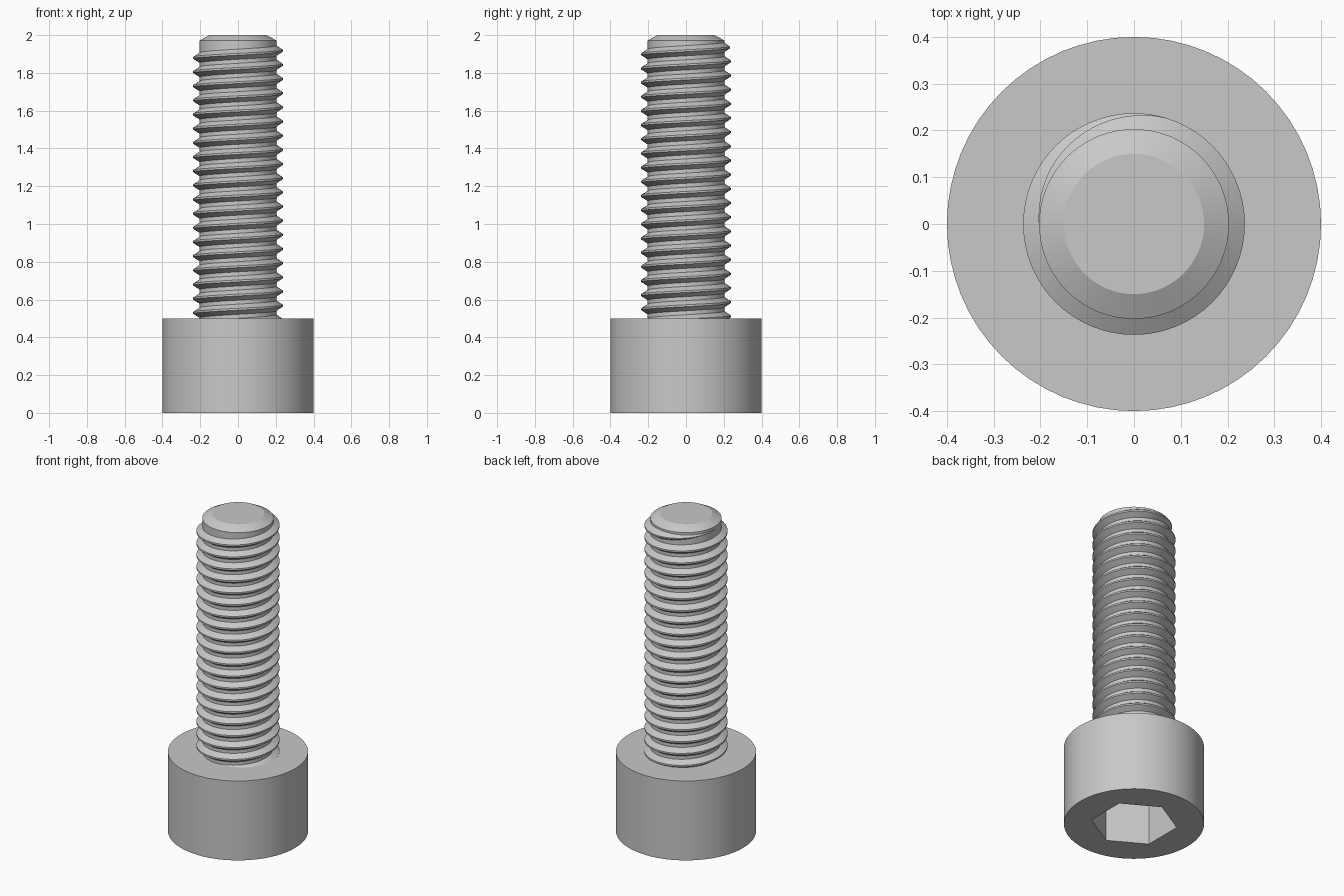
import bpy, bmesh, math

cube = bpy.data.objects.get("Cube")
if cube:
    bpy.data.objects.remove(cube, do_unlink=True)

steel = bpy.data.materials.new("grey_steel")
steel.use_nodes = True
colour = (0.58, 0.58, 0.58, 1)
steel.diffuse_color = colour
steel.node_tree.nodes["Principled BSDF"].inputs["Base Color"].default_value = colour

SEG = 64
CORE_R, CREST_R, PITCH = 0.203, 0.237, 0.075


def make_object(name, bm):
    bmesh.ops.recalc_face_normals(bm, faces=bm.faces)
    mesh = bpy.data.meshes.new(name)
    bm.to_mesh(mesh)
    bm.free()
    mesh.materials.append(steel)
    obj = bpy.data.objects.new(name, mesh)
    bpy.context.collection.objects.link(obj)
    return obj


def activate(obj):
    bpy.ops.object.select_all(action='DESELECT')
    obj.select_set(True)
    bpy.context.view_layer.objects.active = obj


def smooth(obj):
    activate(obj)
    bpy.ops.object.shade_smooth_by_angle(angle=math.radians(25))


def skin(name, rings, closed):
    """Join successive rings of points with quads and cap both ends."""
    bm = bmesh.new()
    loops = [[bm.verts.new(p) for p in ring] for ring in rings]
    for a, b in zip(loops, loops[1:]):
        n = len(a)
        for i in range(n):
            j = (i + 1) % n
            bm.faces.new((a[i], a[j], b[j], b[i]))
    if closed:
        bm.faces.new(loops[0])
        bm.faces.new(loops[-1])
    return make_object(name, bm)


def turned(name, profile, sides=SEG, turn=0.0):
    """Solid of revolution from (radius, height) pairs."""
    angles = [turn + math.tau * i / sides for i in range(sides)]
    return skin(name, [[(r * math.cos(a), r * math.sin(a), z) for a in angles]
                       for r, z in profile], True)


# Cylindrical head with a hexagonal socket in its underside
head = turned("head", [(0.4, 0), (0.4, 0.5)])
cutter = turned("socket_cutter", [(0.247, -0.1), (0.247, 0.3)], 6, math.pi / 6)
cutter.hide_render = True
cut = head.modifiers.new("socket", 'BOOLEAN')
cut.operation = 'DIFFERENCE'
cut.solver = 'EXACT'
cut.object = cutter
activate(head)
bpy.ops.object.modifier_apply(modifier=cut.name)
bpy.data.objects.remove(cutter, do_unlink=True)
smooth(head)

# Shank core with a chamfered tip
shank = turned("shank", [(CORE_R, 0.45), (CORE_R, 1.972), (0.15, 2.0)])
smooth(shank)

# Right-handed thread ridge, fading out near the tip
END_Z, END_ANGLE = 1.955, math.pi
FADE = math.radians(105)
steps = int((END_Z - 0.46) / PITCH * SEG)
rings = []
for s in range(steps + 1):
    back = math.tau * s / SEG
    a = END_ANGLE - back
    z = END_Z - PITCH * back / math.tau
    k = max(0.02, min(1.0, back / FADE))
    crest = CORE_R + (CREST_R - CORE_R) * k
    section = [(CORE_R - 0.003, -0.029 * k), (crest, -0.005 * k),
               (crest, 0.005 * k), (CORE_R - 0.003, 0.029 * k)]
    rings.append([(r * math.cos(a), r * math.sin(a), z + dz) for r, dz in section])
thread = skin("thread", rings, True)
smooth(thread)
